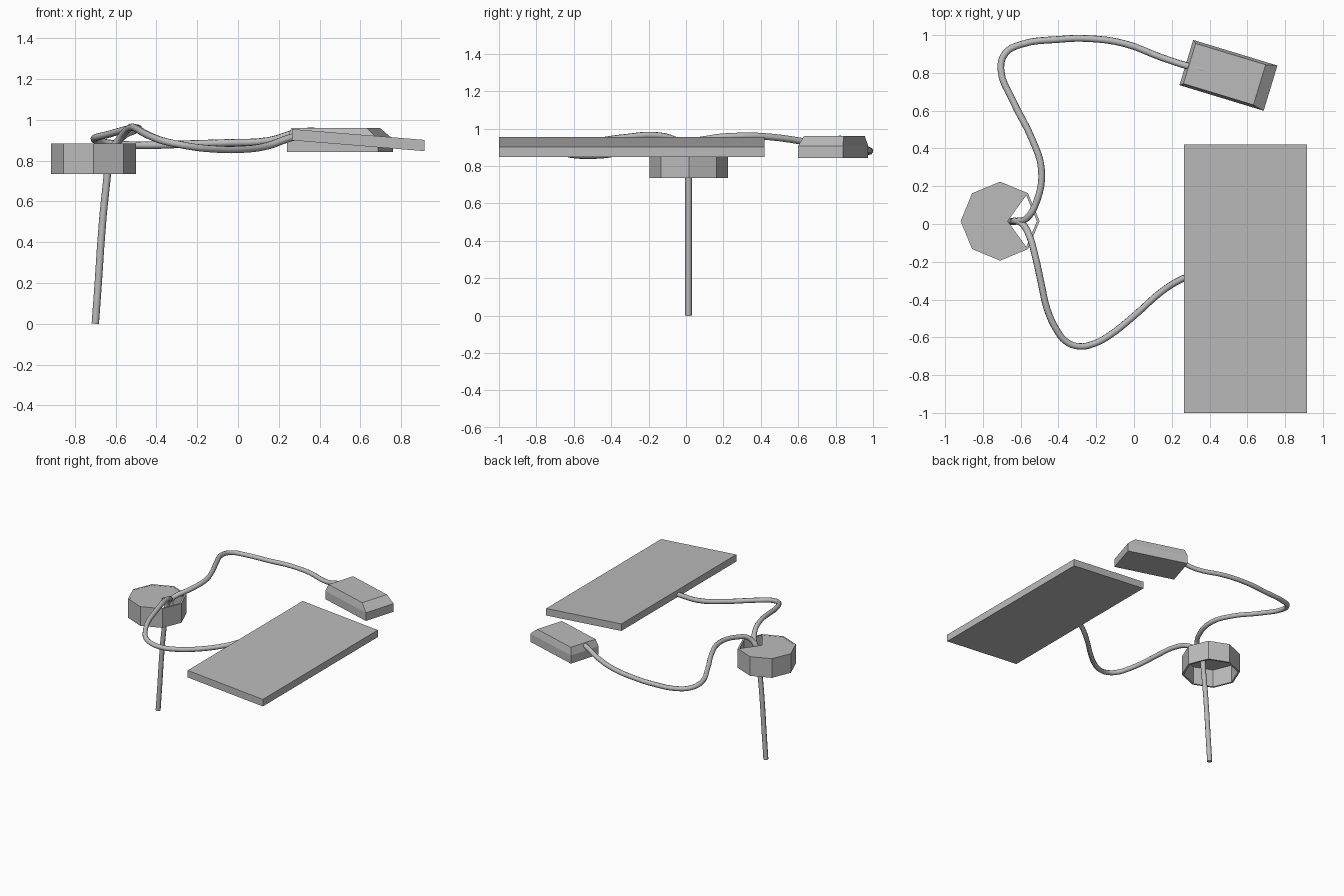
import bpy, bmesh
from math import radians, cos, sin
from mathutils import Matrix, Vector

if "Cube" in bpy.data.objects:
    bpy.data.objects.remove(bpy.data.objects["Cube"])

grey = bpy.data.materials.new("plain grey")
grey.use_nodes = True
COLOUR = (0.5, 0.5, 0.5, 1)
grey.diffuse_color = COLOUR
grey.node_tree.nodes["Principled BSDF"].inputs["Base Color"].default_value = COLOUR


def add_object(name, bm):
    bmesh.ops.recalc_face_normals(bm, faces=bm.faces)
    mesh = bpy.data.meshes.new(name)
    bm.to_mesh(mesh)
    bm.free()
    mesh.materials.append(grey)
    obj = bpy.data.objects.new(name, mesh)
    bpy.context.collection.objects.link(obj)
    return obj


def loft(name, loops, capped=True):
    """Skin a stack of matching loops, optionally closing both ends."""
    bm = bmesh.new()
    rings = [[bm.verts.new(p) for p in loop] for loop in loops]
    for low, high in zip(rings, rings[1:]):
        n = len(low)
        for i in range(n):
            j = (i + 1) % n
            bm.faces.new((low[i], low[j], high[j], high[i]))
    if capped:
        bm.faces.new(rings[0][::-1])
        bm.faces.new(rings[-1])
    return add_object(name, bm)


def rect(x0, x1, y0, y1, z):
    return [(x0, y0, z), (x1, y0, z), (x1, y1, z), (x0, y1, z)]


def cable(name, points, radius=0.018):
    curve = bpy.data.curves.new(name, "CURVE")
    curve.dimensions = "3D"
    curve.bevel_depth = radius
    curve.bevel_resolution = 2
    curve.use_fill_caps = True
    curve.resolution_u = 4
    spline = curve.splines.new("BEZIER")
    spline.bezier_points.add(len(points) - 1)
    for knot, p in zip(spline.bezier_points, points):
        knot.co = p
        knot.handle_left_type = knot.handle_right_type = "AUTO"
    curve.materials.append(grey)
    obj = bpy.data.objects.new(name, curve)
    bpy.context.collection.objects.link(obj)
    bpy.ops.object.select_all(action="DESELECT")
    obj.select_set(True)
    bpy.context.view_layer.objects.active = obj
    bpy.ops.object.convert(target="MESH")
    bpy.ops.object.shade_smooth_by_angle(angle=radians(60))


# Keyboard: slab sloping down to the right
left, right = 0.265, 0.915
slab = []
for lift in (0, 0.055):
    slab.append([(x, y, (0.9 if x == left else 0.847) + lift)
                 for x, y, _ in rect(left, right, -1, 0.42, 0)])
loft("keyboard", slab)

# Mouse: block with bevelled top, turned on the desk
mouse = loft("mouse", [
    rect(-0.233, 0.233, -0.125, 0.125, 0.843),
    rect(-0.233, 0.233, -0.125, 0.125, 0.907),
    rect(-0.215, 0.172, -0.111, 0.111, 0.96)])
mouse.data.transform(Matrix.Translation((0.5, 0.787, 0))
                     @ Matrix.Rotation(radians(-16.9), 4, "Z"))

# Desk grommet: hollow octagonal wall and a top plate with a cable notch
centre = Vector((-0.709, 0.015, 0))


def octagon(r, z):
    return [centre + Vector((r * cos(radians(a)), r * sin(radians(a)), z))
            for a in range(0, 360, 45)]


wall = loft("grommet_wall", [octagon(0.209, z) for z in (0.735, 0.885)], capped=False)
shell = wall.modifiers.new("thickness", "SOLIDIFY")
shell.thickness = 0.013
shell.offset = -1
shell.use_even_offset = True

plate = []
for z in (0.874, 0.884):
    ring = octagon(0.204, z)
    ring[0] = centre + Vector((0.04, 0, z))
    plate.append(ring)
loft("grommet_top", plate)

# Cables: the mouse cable also hangs down through the grommet
cable("mouse_cable", [
    (-0.7, 0.013, 0), (-0.642, 0.014, 0.72), (-0.62, 0.015, 0.85),
    (-0.57, 0.028, 0.915), (-0.515, 0.12, 0.945), (-0.49, 0.29, 0.96),
    (-0.54, 0.45, 0.955), (-0.64, 0.65, 0.928), (-0.705, 0.82, 0.908),
    (-0.68, 0.905, 0.895), (-0.6, 0.95, 0.882), (-0.4, 0.977, 0.876),
    (-0.25, 0.982, 0.882), (-0.05, 0.955, 0.888), (0.15, 0.88, 0.898),
    (0.31, 0.83, 0.942), (0.47, 0.8, 0.938)])
cable("keyboard_cable", [
    (-0.642, 0.014, 0.72), (-0.622, 0.015, 0.85), (-0.59, 0, 0.895),
    (-0.555, -0.06, 0.94), (-0.523, -0.17, 0.964), (-0.49, -0.32, 0.953),
    (-0.46, -0.45, 0.935), (-0.41, -0.56, 0.912), (-0.36, -0.622, 0.895),
    (-0.29, -0.648, 0.88), (-0.21, -0.633, 0.866), (-0.13, -0.59, 0.858),
    (0, -0.487, 0.855), (0.15, -0.355, 0.874), (0.25, -0.293, 0.91),
    (0.31, -0.27, 0.925)])
